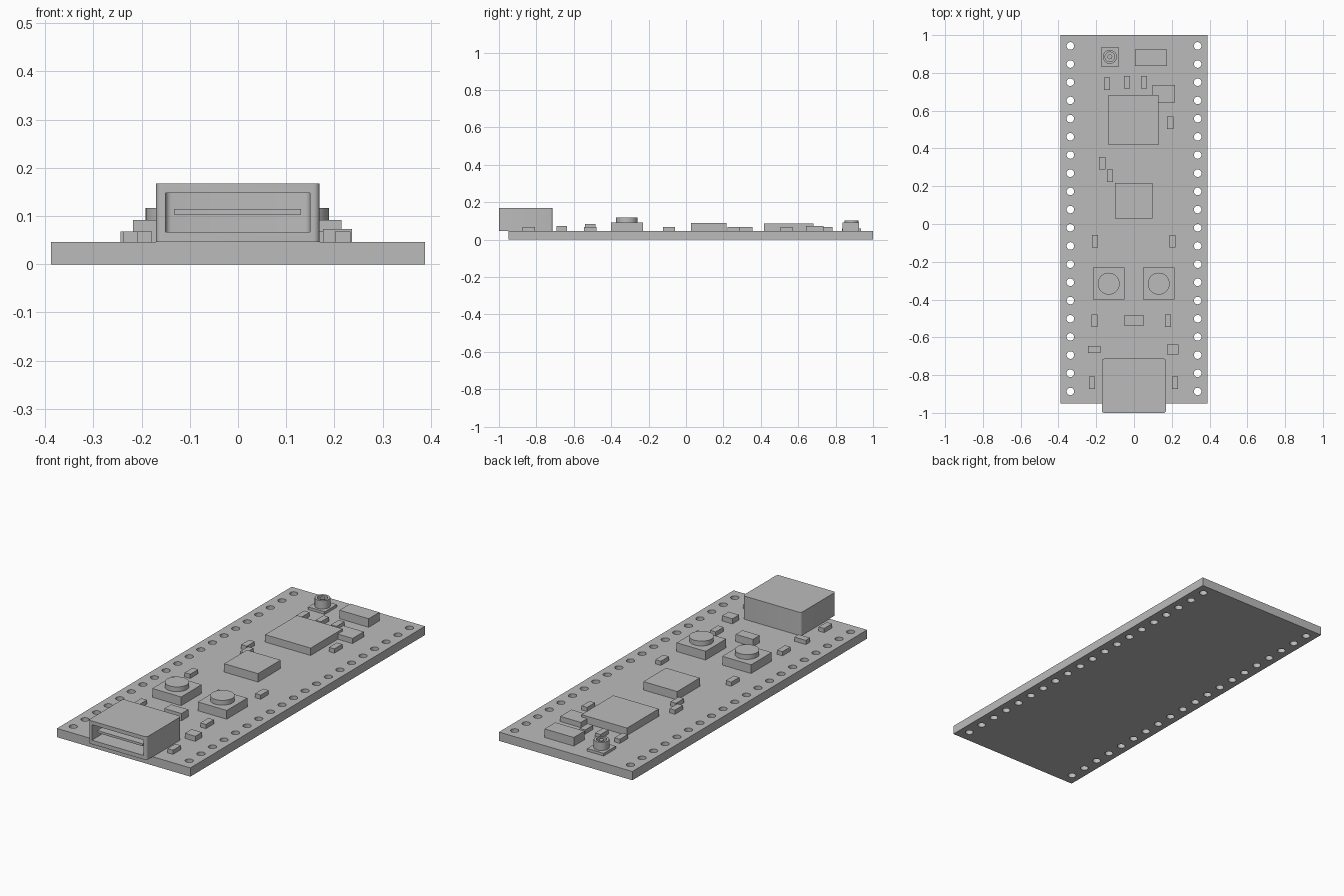
import bpy
import bmesh
from mathutils import Matrix

if "Cube" in bpy.data.objects:
    bpy.data.objects.remove(bpy.data.objects["Cube"], do_unlink=True)

# One plain grey for everything
GREY = (0.5, 0.5, 0.5, 1.0)
grey = bpy.data.materials.new("plain_grey")
grey.use_nodes = True
grey.diffuse_color = GREY
grey.node_tree.nodes["Principled BSDF"].inputs["Base Color"].default_value = GREY

TOP = 0.046  # upper face of the board


def finish(name, bm):
    mesh = bpy.data.meshes.new(name)
    bm.to_mesh(mesh)
    bm.free()
    mesh.materials.append(grey)
    obj = bpy.data.objects.new(name, mesh)
    bpy.context.collection.objects.link(obj)
    return obj


def box(name, x0, x1, y0, y1, z0, z1, fillet=0.0):
    """Box by its limits, with optional rounded upright edges."""
    bm = bmesh.new()
    bmesh.ops.create_cube(bm, size=1, matrix=Matrix.Translation(
        ((x0 + x1) / 2, (y0 + y1) / 2, (z0 + z1) / 2))
        @ Matrix.Diagonal((x1 - x0, y1 - y0, z1 - z0, 1)))
    if fillet:
        upright = [e for e in bm.edges
                   if abs(e.verts[0].co.z - e.verts[1].co.z) > 0.01]
        bmesh.ops.bevel(bm, geom=upright, offset=fillet, segments=4,
                        profile=0.5, affect='EDGES')
    return finish(name, bm)


def add_cylinder(bm, x, y, r, z0, z1, sides):
    bmesh.ops.create_cone(bm, cap_ends=True, segments=sides, radius1=r,
                          radius2=r, depth=z1 - z0,
                          matrix=Matrix.Translation((x, y, (z0 + z1) / 2)))


def cylinder(name, x, y, r, z0, z1, sides=32):
    bm = bmesh.new()
    add_cylinder(bm, x, y, r, z0, z1, sides)
    return finish(name, bm)


def select_only(obj):
    bpy.ops.object.select_all(action='DESELECT')
    obj.select_set(True)
    bpy.context.view_layer.objects.active = obj


def cut(obj, cutter):
    mod = obj.modifiers.new("cut", 'BOOLEAN')
    mod.operation = 'DIFFERENCE'
    mod.solver = 'EXACT'
    mod.object = cutter
    select_only(obj)
    bpy.ops.object.modifier_apply(modifier=mod.name)
    bpy.data.objects.remove(cutter, do_unlink=True)


def smooth(obj):
    select_only(obj)
    bpy.ops.object.shade_smooth_by_angle()


# Board with a row of pin holes along each long side
board = box("board", -0.388, 0.388, -0.95, 1.0, 0, TOP)
holes = bmesh.new()
for side in (-1, 1):
    for i in range(20):
        add_cylinder(holes, side * 0.337, 0.943 - i * 0.0963, 0.02,
                     -0.05, 0.1, 24)
cut(board, finish("hole_cutter", holes))
smooth(board)

# Plug socket with open mouth and contact tongue
socket = box("plug_socket", -0.17, 0.169, -1.0, -0.713, TOP, 0.168, 0.012)
cut(socket, box("socket_cutter", -0.15, 0.149, -1.1, -0.733,
                0.067, 0.148, 0.012))
smooth(socket)
box("socket_tongue", -0.133, 0.131, -0.98, -0.73, 0.103, 0.115)

# Push buttons
for label, x in (("right", -0.134), ("left", 0.131)):
    box(label + "_button_base", x - 0.084, x + 0.084, -0.401, -0.23, TOP, 0.092)
    smooth(cylinder(label + "_button_cap", x, -0.316, 0.058, 0.09, 0.117))

# Chips and larger blocks
box("processor", -0.1, 0.097, 0.028, 0.216, TOP, 0.09)
box("radio_module", -0.134, 0.131, 0.417, 0.682, TOP, 0.085)
box("crystal", 0.097, 0.217, 0.642, 0.735, TOP, 0.073)
box("rear_block", 0.005, 0.175, 0.836, 0.925, TOP, 0.091)
box("center_diode", -0.051, 0.049, -0.539, -0.483, TOP, 0.084)
box("left_diode", 0.176, 0.236, -0.692, -0.637, TOP, 0.073)
box("right_light", -0.244, -0.178, -0.682, -0.647, TOP, 0.068)

# Aerial connector: base plate, ring and centre pin
AX, AY = -0.128, 0.885
box("aerial_base", AX - 0.048, AX + 0.048, AY - 0.05, AY + 0.05, TOP, 0.06)
ring = cylinder("aerial_ring", AX, AY, 0.037, 0.058, 0.103)
cut(ring, cylinder("ring_cutter", AX, AY, 0.025, 0.061, 0.15))
smooth(ring)
smooth(cylinder("aerial_pin", AX, AY, 0.013, 0.058, 0.1, 16))

# Small resistors and capacitors
small_parts = [(-0.142, 0.742), (-0.036, 0.751), (0.054, 0.751),
               (0.192, 0.537), (-0.168, 0.322), (-0.128, 0.256),
               (-0.207, -0.091), (0.203, -0.091), (-0.21, -0.512),
               (0.179, -0.512), (-0.223, -0.84), (0.217, -0.84)]
for n, (x, y) in enumerate(small_parts, 1):
    box(f"small_component_{n}", x - 0.016, x + 0.016, y - 0.033, y + 0.033,
        TOP, 0.068)
